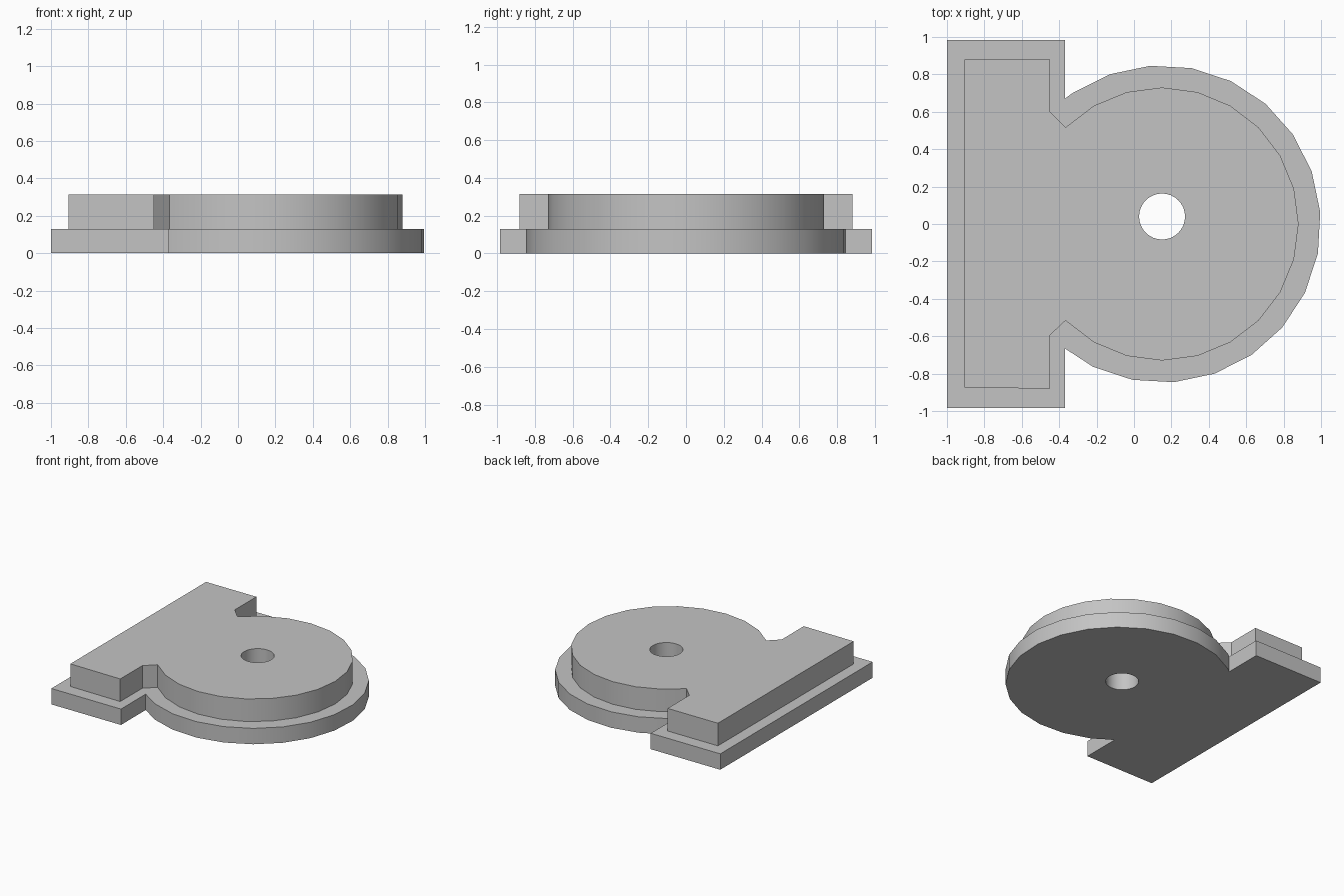
import bpy
import bmesh
from math import cos, sin, radians

cube = bpy.data.objects.get("Cube")
if cube:
    bpy.data.objects.remove(cube, do_unlink=True)

grey = bpy.data.materials.new("plain grey")
grey.use_nodes = True
colour = (0.55, 0.55, 0.55, 1.0)
grey.diffuse_color = colour
grey.node_tree.nodes["Principled BSDF"].inputs["Base Color"].default_value = colour

DISC_X = 0.15


def arc(cx, cy, radius, start, step, count):
    """Points along a circle, angles in degrees."""
    angles = [radians(start + step * i) for i in range(count)]
    return [(cx + radius * cos(a), cy + radius * sin(a)) for a in angles]


def slab(name, outline, hole, bottom, top):
    """Solid plate with an outer outline and a through hole."""
    bm = bmesh.new()
    edges = []
    for loop in (outline, hole):
        verts = [bm.verts.new((x, y, bottom)) for x, y in loop]
        edges += [bm.edges.new((v, verts[i - 1])) for i, v in enumerate(verts)]
    bmesh.ops.triangle_fill(bm, edges=edges, use_beauty=True)
    raised = bmesh.ops.extrude_face_region(bm, geom=bm.faces[:], use_keep_orig=True)
    moved = [g for g in raised["geom"] if isinstance(g, bmesh.types.BMVert)]
    bmesh.ops.translate(bm, verts=moved, vec=(0, 0, top - bottom))
    bmesh.ops.recalc_face_normals(bm, faces=bm.faces[:])
    mesh = bpy.data.meshes.new(name)
    bm.to_mesh(mesh)
    bm.free()
    mesh.materials.append(grey)
    obj = bpy.data.objects.new(name, mesh)
    bpy.context.collection.objects.link(obj)
    bpy.ops.object.select_all(action="DESELECT")
    obj.select_set(True)
    bpy.context.view_layer.objects.active = obj
    bpy.ops.object.shade_smooth_by_angle(angle=radians(30))
    return obj


# Round through hole shared by both plates
hole = arc(DISC_X, 0.04, 0.123, 0, 11.25, 32)

# Lower flange: bar on the right-hand side joined to a faceted disc
flange = [(-0.37, 0.67), (-0.37, 0.985), (-1.0, 0.985),
          (-1.0, -0.985), (-0.37, -0.985), (-0.37, -0.665)]
flange += arc(DISC_X, 0, 0.848, -115.7, 15, 17)
slab("lower_flange", flange, hole, 0, 0.13)

# Raised body: smaller copy of the shape with bevelled inner corners
body = [(-0.45, 0.6), (-0.45, 0.88), (-0.905, 0.88),
        (-0.905, -0.875), (-0.45, -0.88), (-0.45, -0.595)]
body += arc(DISC_X, 0, 0.73, -135, 15, 19)
slab("raised_body", body, hole, 0.13, 0.315)
